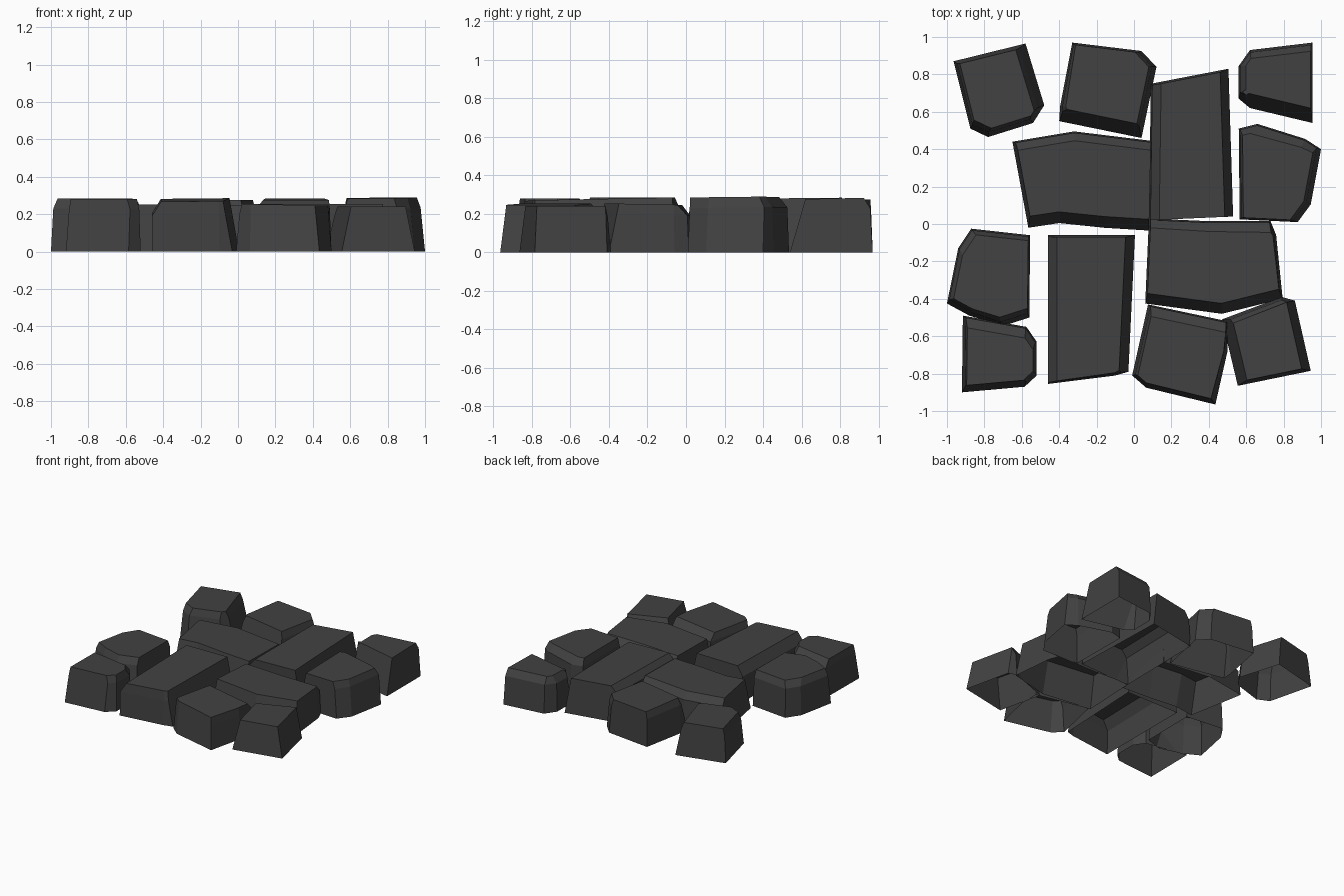
import bpy, bmesh
from mathutils import Vector

# dark stone colour
mat = bpy.data.materials.new("dark grey stone")
mat.diffuse_color = (0.054, 0.054, 0.054, 1)


def inset(pts, offs):
    """Move every edge of a clockwise outline inward by its own distance."""
    n = len(pts)
    nor = []
    for i in range(n):
        d = (pts[(i + 1) % n] - pts[i]).normalized()
        nor.append(Vector((d.y, -d.x)))
    out = []
    for i in range(n):
        a, b, oa, ob = nor[i - 1], nor[i], offs[i - 1], offs[i]
        det = a.x * b.y - a.y * b.x
        if abs(det) < 0.35:
            m = (a + b).normalized() * (oa + ob) / 2
        else:
            m = Vector(((oa * b.y - ob * a.y) / det, (a.x * ob - b.x * oa) / det))
        out.append(pts[i] + m)
    return out


def stone(name, rows, h, tilt=(0, 0), shoulder=0.055):
    """rows: x, y, wall slope, top bevel - for each corner and the edge after it."""
    pts = [Vector(r[:2]) for r in rows]
    mid = sum(pts, Vector((0, 0))) / len(pts)
    f = (h - shoulder) / h
    rings = [(pts, 0),
             (inset(pts, [r[2] * f for r in rows]), h - shoulder),
             (inset(pts, [r[2] + r[3] for r in rows]), h)]
    bm = bmesh.new()
    loops = []
    for ring, z in rings:
        loops.append([bm.verts.new((p.x, p.y, z + (Vector(tilt).dot(p - mid) if z else 0)))
                      for p in ring])
    n = len(pts)
    for lo, hi in zip(loops, loops[1:]):
        for i in range(n):
            j = (i + 1) % n
            bm.faces.new((lo[j], lo[i], hi[i], hi[j]))
    bm.faces.new(loops[-1][::-1])          # top only: the underside is open
    me = bpy.data.meshes.new(name)
    bm.to_mesh(me)
    bm.free()
    me.materials.append(mat)
    bpy.context.collection.objects.link(bpy.data.objects.new(name, me))


# back row
stone("back_left_stone", [(-.965, .87, .02, 0), (-.58, .965, .05, .01), (-.48, .635, .03, 0),
      (-.54, .54, .03, .01), (-.78, .465, .03, .02), (-.875, .51, .02, .01)], .265)
stone("back_middle_stone", [(-.33, .97, .01, 0), (.04, .925, .02, .01), (.12, .84, .03, .01),
      (.04, .46, .07, 0), (-.4, .55, .02, .02), (-.395, .63, .01, .01)], .275)
stone("back_long_stone", [(.09, .75, .01, 0), (.505, .83, .045, 0), (.53, .04, 0, 0),
      (.08, .02, .01, .045)], .28, (0, .01))
stone("back_right_stone", [(.56, .845, .01, .02), (.62, .93, .015, .03), (.955, .97, .01, 0),
      (.955, .54, .075, 0), (.62, .62, .04, 0), (.56, .67, .01, .03)], .28, (0, .02))
# middle
stone("left_wide_stone", [(-.65, .44, .01, .04), (-.32, .495, .01, .04), (.09, .445, 0, 0),
      (.08, -.035, .06, 0), (-.16, -.02, .06, 0), (-.4, .005, .06, 0), (-.565, -.02, .02, 0)],
      .25, (-.01, 0))
stone("right_middle_stone", [(.56, .51, .01, .03), (.66, .535, .01, .05), (.915, .455, .01, .03),
      (1.0, .4, .03, .01), (.945, .105, .03, .01), (.875, .01, .01, 0), (.565, .025, .01, .01)],
      .287, (.01, .01))
stone("right_wide_stone", [(.08, .03, .01, .04), (.4, .015, .01, .05), (.73, .015, .01, .01),
      (.76, -.06, .015, 0), (.795, -.4, .055, 0), (.47, -.48, .055, 0), (.06, -.425, .01, 0)],
      .25, (0, -.02))
stone("left_middle_stone", [(-.87, -.025, .01, .02), (-.555, -.06, .01, 0), (-.56, -.5, .03, .02),
      (-.70, -.545, .02, .02), (-.88, -.49, .03, .01), (-1.0, -.425, .01, .02),
      (-.94, -.13, .01, .03)], .285)
# front row
stone("front_left_stone", [(-.915, -.49, .01, .05), (-.575, -.55, .01, .03), (-.52, -.63, .01, .01),
      (-.52, -.81, .02, .01), (-.585, -.87, .035, 0), (-.92, -.9, .02, .005)], .28)
stone("front_long_stone", [(-.46, -.06, .01, 0), (.005, -.06, .05, 0), (-.03, -.79, .01, .01),
      (-.1, -.81, .01, 0), (-.46, -.855, 0, .048)], .275, (.01, .02), .075)
stone("front_middle_stone", [(.075, -.43, .01, .05), (.5, -.52, .01, 0), (.5, -.68, .03, 0),
      (.435, -.965, .025, 0), (.065, -.875, .02, 0), (-.01, -.81, .02, .01)], .25, (-.02, 0))
stone("front_right_stone", [(.47, -.51, .02, .02), (.79, -.39, .02, 0), (.86, -.41, .045, 0),
      (.945, -.785, .02, 0), (.555, -.865, .055, 0)], .24)
